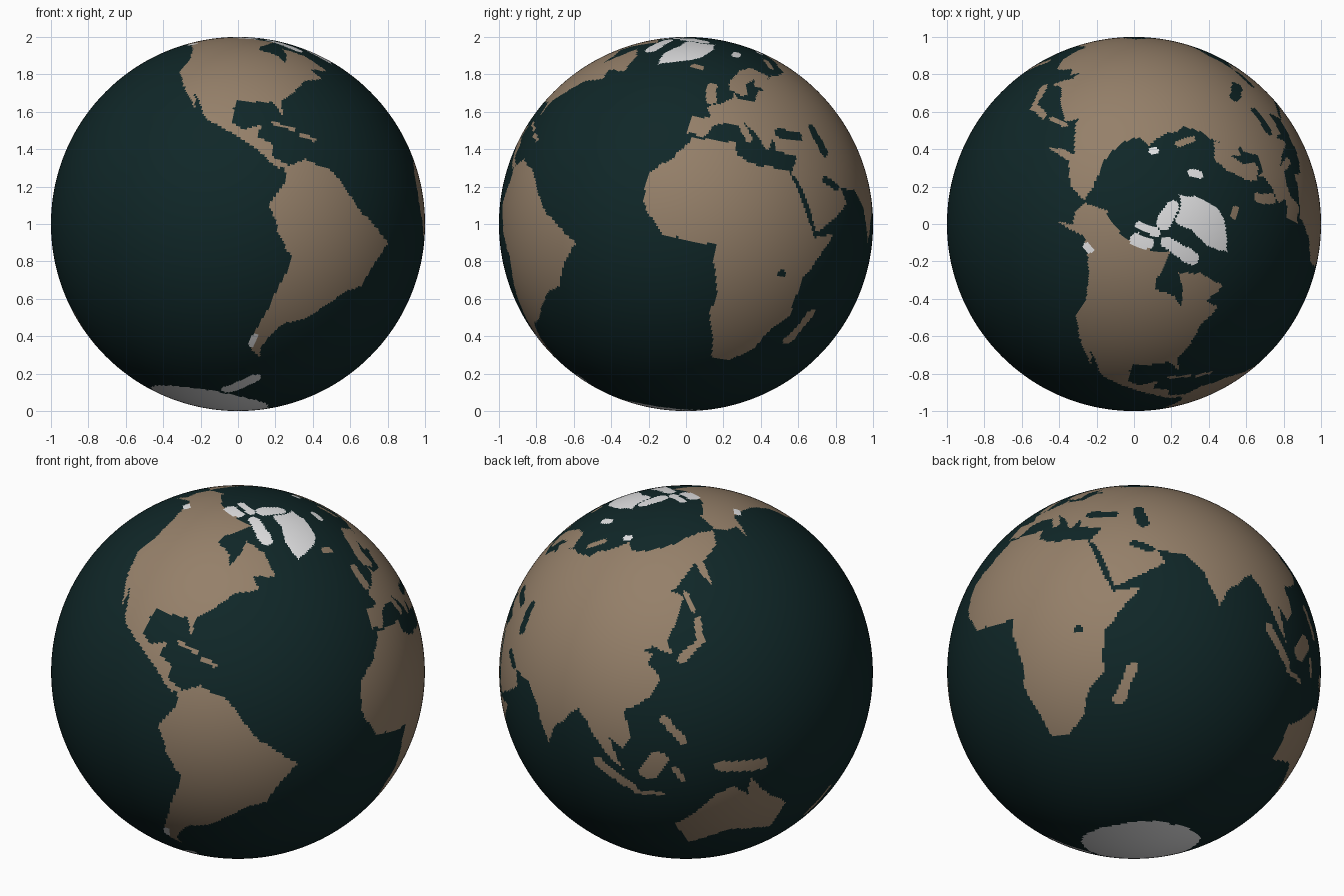
import bpy, bmesh, math
from mathutils import Matrix, Vector, noise

if "Cube" in bpy.data.objects:
    bpy.data.objects.remove(bpy.data.objects["Cube"])

SEA, LAND, ICE = 0, 1, 2
outlines, strips = [], []


def direction(lon, lat):
    a, b = math.radians(lon), math.radians(lat)
    return Vector((math.cos(b) * math.cos(a), math.cos(b) * math.sin(a), math.sin(b)))


def coast(kind, *flat):
    """A continent outline from longitude, latitude pairs in degrees."""
    p = list(zip(flat[::2], flat[1::2]))
    xs, ys = zip(*p)
    outlines.append((kind, min(xs), max(xs), min(ys), max(ys), list(zip(p, p[1:] + p[:1]))))


def strip(kind, lon0, lat0, lon1, lat1, width):
    """A round-ended strip between two places: an island, lake, inlet or glacier."""
    a, b = direction(lon0, lat0), direction(lon1, lat1)
    r = math.radians(width)
    strips.append((kind, a, b - a, (a + b) / 2, (b - a).length / 2 + r + 0.03, r))


def inside(edges, x, y):
    hit = False
    for (ax, ay), (bx, by) in edges:
        if (ay > y) != (by > y) and x < ax + (y - ay) * (bx - ax) / (by - ay):
            hit = not hit
    return hit


def kind_at(c):
    # a slight wiggle makes the coasts irregular
    c = (c + noise.noise_vector(c * 8) * 0.012 + noise.noise_vector(c * 22) * 0.006).normalized()
    lon, lat = math.degrees(math.atan2(c.y, c.x)), math.degrees(math.asin(c.z))
    # southern ice cap, reaching further north on one side
    if lat < -72 + 5 * math.cos(math.radians(lon - 95)):
        return ICE
    kind = SEA
    for k, x0, x1, y0, y1, edges in outlines:
        if y0 <= lat <= y1:
            x = lon + 360 if lon < -168 else lon
            if x0 <= x <= x1 and inside(edges, x, lat):
                kind = k
    for k, a, d, mid, reach, r in strips:
        if (c - mid).length < reach:
            t = min(1, max(0, (c - a).dot(d) / d.length_squared))
            if (c - (a + d * t).normalized()).length < r:
                kind = k
    return kind


# North America
coast(LAND, -168, 66, -156, 71, -128, 70, -95, 69, -82, 69, -94, 60, -92, 57, -82, 55, -79, 51,
      -77, 57, -78, 62, -65, 60, -56, 52, -66, 50, -61, 46, -70, 43, -76, 36, -81, 31, -80, 25,
      -84, 30, -97, 28, -97, 20, -92, 18, -87, 21, -88, 16, -83, 15, -82, 10, -77, 9, -80, 7,
      -85, 10, -95, 16, -105, 20, -113, 30, -110, 23, -124, 40, -124, 48, -135, 58, -147, 61,
      -163, 55, -157, 59, -165, 62)
# South America
coast(LAND, -78, 8, -72, 12, -62, 10, -50, 0, -35, -6, -39, -13, -41, -22, -48, -26, -57, -37,
      -65, -41, -69, -51, -66, -55, -73, -53, -75, -48, -70, -19, -76, -14, -81, -5, -77, 4)
# Africa
coast(LAND, -6, 36, 10, 37, 11, 33, 20, 31, 32, 31, 37, 20, 43, 11, 51, 12, 40, -3, 40, -15,
      35, -20, 33, -28, 26, -34, 19, -34, 12, -17, 13, -10, 9, 0, 9, 4, -8, 4, -17, 13,
      -17, 21, -10, 30)
# Europe
coast(LAND, -9, 37, -9, 43, -1, 44, -4, 48, 8, 54, 9, 57, 11, 54, 20, 54, 23, 59, 29, 60,
      22, 61, 24, 65, 17, 61, 16, 56, 12, 56, 6, 58, 6, 62, 14, 68, 26, 71, 41, 67, 34, 65,
      44, 67, 68, 69, 68, 40, 36, 36, 27, 37, 26, 41, 23, 37, 19, 42, 13, 45, 18, 40, 16, 38,
      10, 44, 3, 43, -2, 37)
# Asia
coast(LAND, 68, 69, 73, 72, 104, 77, 113, 73, 140, 72, 180, 69, 190, 66, 179, 62, 163, 60,
      157, 51, 156, 57, 159, 61, 136, 55, 141, 52, 128, 40, 129, 35, 126, 37, 122, 40, 118, 39,
      122, 37, 119, 35, 122, 30, 117, 24, 108, 21, 109, 12, 105, 9, 101, 13, 104, 2, 99, 8,
      95, 17, 91, 22, 80, 14, 77, 8, 72, 20, 67, 25, 57, 26, 60, 22, 45, 13, 43, 13, 35, 29,
      33, 30, 36, 36, 68, 41)
# Australia
coast(LAND, 114, -22, 115, -34, 131, -31, 138, -35, 147, -39, 153, -29, 146, -19, 142, -11,
      140, -17, 136, -12, 130, -13, 122, -18)
# Greenland ice
coast(ICE, -72, 78, -33, 84, -18, 79, -23, 70, -43, 60, -53, 67, -55, 73)

# inland seas and lakes
strip(SEA, 30, 43, 39, 43, 1.7)
strip(SEA, 52, 38, 50, 45, 1.8)
strip(SEA, 49, 29, 55, 26, 1.2)
strip(SEA, 32, -1, 33, -1, 1)
# islands of Europe, Africa and America
strip(LAND, -3, 51, -4, 57, 1.6)
strip(LAND, -21, 65, -16, 65, 1.2)
strip(LAND, 45, -23, 49, -14, 1.8)
strip(LAND, -83, 22, -76, 21, 0.7)
strip(LAND, -73, 19, -69, 19, 0.8)
# islands of Asia and the south
strip(LAND, 96, 5, 105, -5, 1.5)
strip(LAND, 106, -7, 114, -8, 0.7)
strip(LAND, 112, 0, 116, 4, 2.8)
strip(LAND, 120, 0, 122, -4, 1)
strip(LAND, 134, -3, 147, -8, 1.9)
strip(LAND, 121, 17, 125, 8, 1.2)
strip(LAND, 131, 33, 140, 37, 1.1)
strip(LAND, 141, 37, 143, 44, 1.1)
strip(LAND, 143, 47, 143, 53, 0.8)
strip(LAND, 168, -46, 177, -38, 1.3)
# icy northern islands
strip(ICE, -88, 78, -70, 82, 2.2)
strip(ICE, -85, 72, -66, 65, 2)
strip(ICE, -115, 71, -105, 71, 2)
strip(ICE, -120, 75, -98, 75, 1.3)
strip(ICE, 15, 78, 22, 80, 1.2)
strip(ICE, 96, 79, 102, 79, 1)
strip(LAND, 54, 72, 65, 76, 1.1)
# glaciers on the mainlands and the southern peninsula
strip(ICE, -142, 60, -138, 60, 1)
strip(ICE, -74, -47, -74, -51, 0.9)
strip(ICE, -72, -74, -60, -64, 2)

# globe: fine smooth sphere, each face coloured by where it lies
bm = bmesh.new()
bmesh.ops.create_uvsphere(bm, u_segments=480, v_segments=240, radius=1)
for f in bm.faces:
    f.material_index = kind_at(f.calc_center_median().normalized())
    f.smooth = True

# tilt the axis and lift the globe onto the floor
pole = Vector((0.15, 0.215, 0.965)).normalized()
e2 = pole.cross(Vector((1, 0, 0))).normalized()
e1 = e2.cross(pole)
tilt = Matrix((e1, e2, pole)).transposed().to_4x4()
bm.transform(Matrix.Translation((0, 0, 1)) @ tilt @ Matrix.Rotation(math.radians(1.6), 4, 'Z'))

mesh = bpy.data.meshes.new("globe")
bm.to_mesh(mesh)
bm.free()
for name, colour in (("dark sea", (0.005, 0.020, 0.021)), ("brown land", (0.30, 0.215, 0.142)),
                     ("white ice", (0.78, 0.78, 0.79))):
    mat = bpy.data.materials.new(name)
    mat.diffuse_color = (*colour, 1)
    mat.use_nodes = True
    mat.node_tree.nodes["Principled BSDF"].inputs["Base Color"].default_value = mat.diffuse_color
    mesh.materials.append(mat)
bpy.context.collection.objects.link(bpy.data.objects.new("globe", mesh))
